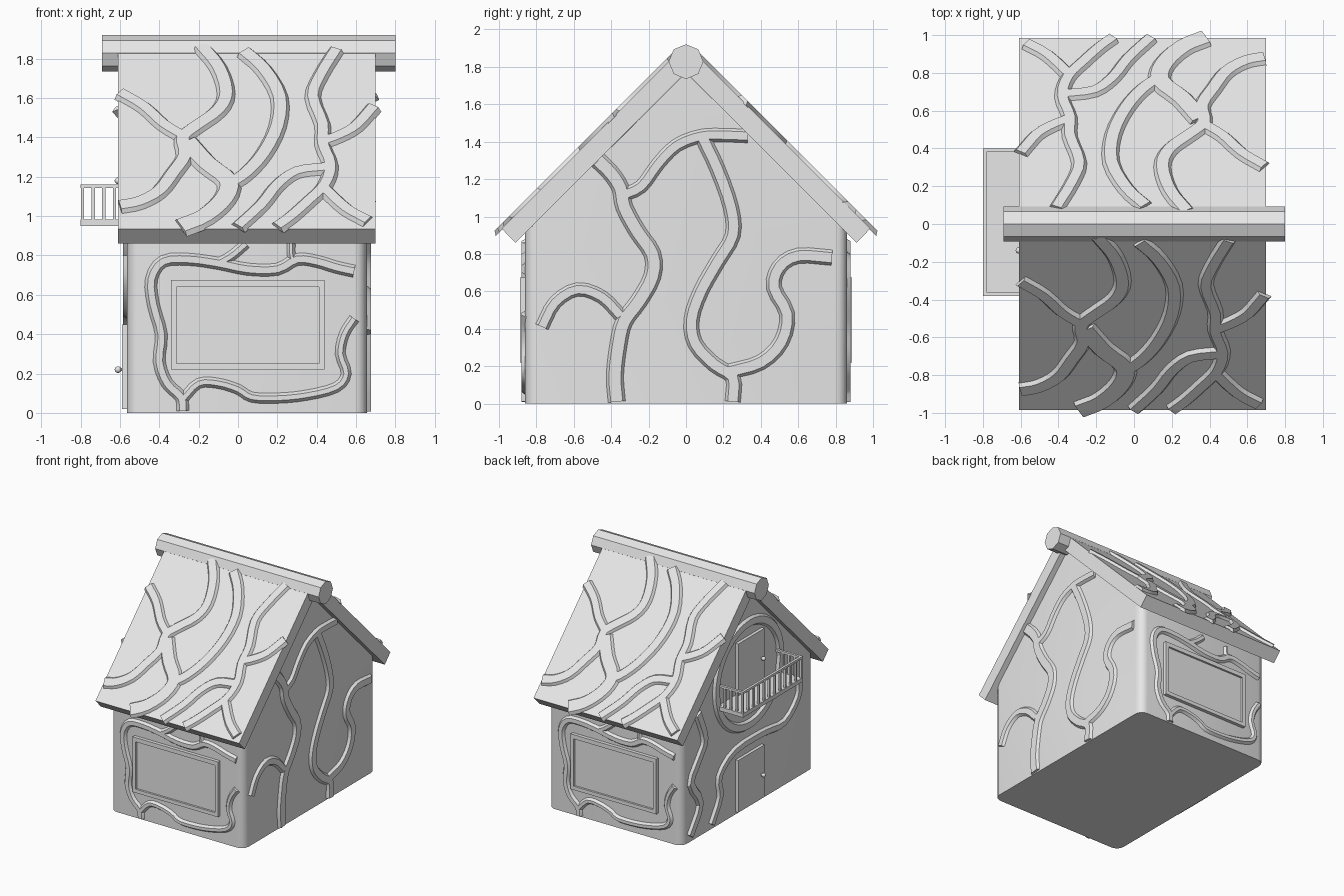
import bpy, bmesh, math
from mathutils import Matrix, Vector

if "Cube" in bpy.data.objects:
    bpy.data.objects.remove(bpy.data.objects["Cube"])

CX = 0.045                      # house centre along the ridge
R2 = math.sqrt(2)
plaster = bpy.data.materials.new("plaster_grey")
plaster.diffuse_color = (0.8, 0.8, 0.8, 1)
plaster.use_nodes = True
plaster.node_tree.nodes["Principled BSDF"].inputs["Base Color"].default_value = plaster.diffuse_color
TURN = Matrix.Translation((CX, 0, 0)) @ Matrix.Rotation(math.pi, 4, 'Z') @ Matrix.Translation((-CX, 0, 0))
HERE = Matrix.Identity(4)


def finish(name, bm, matrix=HERE):
    bm.transform(matrix)
    bmesh.ops.recalc_face_normals(bm, faces=bm.faces)
    mesh = bpy.data.meshes.new(name)
    bm.to_mesh(mesh)
    bm.free()
    mesh.materials.append(plaster)
    ob = bpy.data.objects.new(name, mesh)
    bpy.context.collection.objects.link(ob)
    bpy.context.view_layer.objects.active = ob
    ob.select_set(True)
    bpy.ops.object.shade_smooth_by_angle(angle=math.radians(32))
    ob.select_set(False)
    return ob


def add_box(bm, lo, hi):
    lo, hi = Vector(lo), Vector(hi)
    m = Matrix.Translation((lo + hi) / 2) @ Matrix.Diagonal((*(hi - lo), 1))
    bmesh.ops.create_cube(bm, size=1, matrix=m)


def prism(profile, x0, x1):
    """Extrude a (y, z) outline along x."""
    bm = bmesh.new()
    f = bm.faces.new([bm.verts.new((x0, y, z)) for y, z in profile])
    ext = bmesh.ops.extrude_face_region(bm, geom=[f])
    moved = [g for g in ext['geom'] if isinstance(g, bmesh.types.BMVert)]
    bmesh.ops.translate(bm, verts=moved, vec=(x1 - x0, 0, 0))
    return bm


def frame(origin, u, v):
    u, v = Vector(u).normalized(), Vector(v).normalized()
    m = Matrix((u, v, u.cross(v))).transposed().to_4x4()
    m.translation = Vector(origin)
    return m


def smooth(pts, steps=3, closed=False):
    """Catmull-Rom curve through 2D points."""
    p = [Vector(q) for q in pts]
    p = [2 * p[0] - p[1]] + p + [2 * p[-1] - p[-2]]
    out = []
    for a, b, c, d in zip(p, p[1:], p[2:], p[3:]):
        for i in range(steps):
            t = i / steps
            out.append(0.5 * (2 * b + (c - a) * t + (2 * a - 5 * b + 4 * c - d) * t * t
                              + (3 * b - a - 3 * c + d) * t ** 3))
    return out + [p[-2]]


def add_ribbon(bm, pts, width, height=0.02, slope=0.018):
    """Raised strip with sloping sides, in the local xy plane."""
    path = smooth(pts)
    rows = []
    for i, p in enumerate(path):
        t = (path[min(i + 1, len(path) - 1)] - path[max(i - 1, 0)]).normalized()
        n = Vector((-t.y, t.x))
        half = width / 2
        rows.append([bm.verts.new((*(p + n * o), h)) for o, h in
                     ((-half, -0.005), (-half + slope, height), (half - slope, height), (half, -0.005))])
    for a, b in zip(rows, rows[1:]):
        for k in range(4):
            bm.faces.new((a[k], a[(k + 1) % 4], b[(k + 1) % 4], b[k]))
    bm.faces.new(rows[0])
    bm.faces.new(rows[-1][::-1])


def branches(name, strands, matrix):
    bm = bmesh.new()
    for width, pts in strands:
        add_ribbon(bm, pts, width)
    finish(name, bm, matrix)


# House body with rounded corners
bm = prism([(-0.86, 0), (0.86, 0), (0.86, 0.91), (0, 1.77), (-0.86, 0.91)], -0.565, 0.655)
corners = [e for e in bm.edges if abs(e.verts[0].co.z - e.verts[1].co.z) > 0.8
           and abs(e.verts[0].co.y - e.verts[1].co.y) < 0.01]
bmesh.ops.bevel(bm, geom=corners, offset=0.065, segments=4, profile=0.5, affect='EDGES')
finish("house_body", bm)

# Ridge beam, eight-sided
finish("ridge_beam", prism([(0.093 * math.sin(k * math.pi / 4), 1.828 + 0.093 * math.cos(k * math.pi / 4))
                            for k in range(8)], -0.69, 0.80))

roof_strands = [
    (0.10, [(-0.19, 1.86), (-0.10, 1.75), (-0.06, 1.62), (-0.10, 1.53), (-0.21, 1.45), (-0.28, 1.39),
            (-0.27, 1.30), (-0.33, 1.21), (-0.40, 1.12), (-0.50, 1.065), (-0.60, 1.045)]),
    (0.09, [(-0.60, 1.62), (-0.48, 1.55), (-0.38, 1.46), (-0.28, 1.40)]),
    (0.13, [(-0.26, 1.37), (-0.16, 1.26), (-0.05, 1.17), (-0.07, 1.08), (-0.17, 0.99), (-0.29, 0.94)]),
    (0.10, [(0.03, 1.83), (0.13, 1.74), (0.21, 1.60), (0.20, 1.45), (0.13, 1.31), (0.04, 1.21), (-0.05, 1.15)]),
    (0.09, [(0.50, 1.84), (0.42, 1.71), (0.38, 1.60), (0.43, 1.46), (0.43, 1.36), (0.47, 1.25),
            (0.44, 1.15), (0.36, 1.07), (0.27, 0.99), (0.20, 0.94)]),
    (0.09, [(0.69, 1.55), (0.60, 1.45), (0.51, 1.40), (0.43, 1.37)]),
    (0.09, [(0.45, 1.24), (0.30, 1.22), (0.20, 1.15), (0.12, 1.05), (0.00, 0.94)]),
    (0.09, [(0.44, 1.13), (0.55, 1.03), (0.66, 0.97)]),
]
wall_strands = [
    (0.07, [(-0.28, 0.01), (-0.29, 0.08), (-0.36, 0.15), (-0.40, 0.26), (-0.39, 0.40), (-0.43, 0.55),
            (-0.44, 0.68), (-0.38, 0.77), (-0.25, 0.78), (-0.10, 0.76), (0.05, 0.73), (0.20, 0.73),
            (0.30, 0.78), (0.40, 0.77), (0.50, 0.74), (0.59, 0.72)]),
    (0.06, [(-0.28, 0.07), (-0.20, 0.15), (-0.10, 0.15), (0.00, 0.12), (0.07, 0.08), (0.20, 0.075),
            (0.35, 0.09), (0.50, 0.13), (0.55, 0.20), (0.52, 0.30), (0.54, 0.40), (0.59, 0.48)]),
    (0.06, [(-0.10, 0.76), (-0.03, 0.80), (0.04, 0.86)]),
    (0.05, [(0.28, 0.77), (0.27, 0.81), (0.27, 0.86)]),
]
roof_frame = frame((0, -0.985, 0.935), (1, 0, 0), (0, 1, 1))
wall_frame = frame((0, -0.86, 0), (1, 0, 0), (0, 0, 1))
slope_strands = [(w, [(x, (z - 0.935) * R2) for x, z in pts]) for w, pts in roof_strands]

# Front and back: roof slab, roof branches, wall branches, window
for side, turn in (("front", HERE), ("back", TURN)):
    finish(side + "_roof", prism([(-0.985, 0.935), (-0.912, 0.86), (0, 1.772), (-0.075, 1.845)],
                                 -0.61, 0.70), turn)
    branches(side + "_roof_branches", slope_strands, turn @ roof_frame)
    branches(side + "_wall_branches", wall_strands, turn @ wall_frame)
    bm = bmesh.new()
    for lo, hi in (((-0.34, 0.22), (0.44, 0.25)), ((-0.34, 0.64), (0.44, 0.675)),
                   ((-0.34, 0.25), (-0.312, 0.64)), ((0.412, 0.25), (0.44, 0.64))):
        add_box(bm, (*lo, -0.01), (*hi, 0.028))
    finish(side + "_window_frame", bm, turn @ wall_frame)
    bm = bmesh.new()
    add_box(bm, (-0.315, 0.245, -0.01), (0.415, 0.645, 0.012))
    finish(side + "_window_pane", bm, turn @ wall_frame)

# Right gable branches
branches("right_gable_branches", [
    (0.10, [(-0.37, 0.01), (-0.38, 0.15), (-0.36, 0.32), (-0.33, 0.44), (-0.25, 0.55), (-0.18, 0.68),
            (-0.18, 0.80), (-0.26, 0.92), (-0.33, 1.05), (-0.35, 1.15), (-0.40, 1.23), (-0.47, 1.30)]),
    (0.08, [(-0.77, 0.41), (-0.70, 0.54), (-0.58, 0.61), (-0.45, 0.57), (-0.35, 0.47)]),
    (0.08, [(-0.35, 1.11), (-0.24, 1.16), (-0.15, 1.28), (-0.05, 1.38), (0.08, 1.43), (0.20, 1.435), (0.33, 1.43)]),
    (0.09, [(0.09, 1.42), (0.17, 1.25), (0.24, 1.05), (0.25, 0.90), (0.17, 0.76), (0.08, 0.60),
            (0.03, 0.45), (0.05, 0.32), (0.15, 0.21), (0.25, 0.14), (0.25, 0.01)]),
    (0.09, [(0.23, 0.17), (0.40, 0.22), (0.51, 0.33), (0.54, 0.48), (0.47, 0.62), (0.50, 0.73),
            (0.60, 0.79), (0.78, 0.78)]),
], frame((0.655, 0, 0), (0, 1, 0), (0, 0, 1)))

# Left gable branches, with a ring around the upper door (local x is -y)
ring = [(0.42 * math.cos(a * math.pi / 8), 1.1 + 0.42 * math.sin(a * math.pi / 8)) for a in range(17)]
branches("left_gable_branches", [
    (0.09, ring),
    (0.09, [(-0.76, 0.05), (-0.63, 0.27), (-0.75, 0.48), (-0.65, 0.64), (-0.57, 0.78), (-0.66, 1.02)]),
    (0.08, [(-0.48, 0.04), (-0.37, 0.23), (-0.38, 0.40), (-0.18, 0.53), (0.19, 0.54), (0.46, 0.52), (0.64, 0.66), (0.66, 0.80)]),
], frame((-0.565, 0, 0), (0, -1, 0), (0, 0, 1)))

# Doors with knobs
for name, z in (("lower", 0.02), ("upper", 0.98)):
    bm = bmesh.new()
    add_box(bm, (-0.59, -0.18, z), (-0.555, 0.16, z + 0.43))
    finish(name + "_door", bm)
    bm = bmesh.new()
    bmesh.ops.create_uvsphere(bm, u_segments=12, v_segments=8, radius=0.017,
                              matrix=Matrix.Translation((-0.61, -0.14, z + 0.2)))
    bmesh.ops.create_cone(bm, cap_ends=True, segments=8, radius1=0.008, radius2=0.008, depth=0.03,
                          matrix=Matrix.Translation((-0.595, -0.14, z + 0.2)) @ Matrix.Rotation(math.pi / 2, 4, 'Y'))
    finish(name + "_door_knob", bm)

# Balcony floor and railing
X0, Y0, Y1 = -0.80, -0.38, 0.40
bm = bmesh.new()
add_box(bm, (X0, Y0, 0.95), (-0.56, Y1, 0.983))
finish("balcony_floor", bm)
bm = bmesh.new()
add_box(bm, (X0, Y0, 1.142), (X0 + 0.02, Y1, 1.16))
for y in (Y0, Y1 - 0.02):
    add_box(bm, (X0 + 0.02, y, 1.142), (-0.56, y + 0.02, 1.16))
    for k in range(1, 4):
        x = X0 + 0.002 + 0.054 * k
        add_box(bm, (x, y + 0.002, 0.98), (x + 0.016, y + 0.018, 1.145))
for k in range(12):
    y = Y0 + 0.002 + k * (Y1 - Y0 - 0.02) / 11
    add_box(bm, (X0 + 0.002, y, 0.98), (X0 + 0.018, y + 0.016, 1.145))
finish("balcony_railing", bm)
